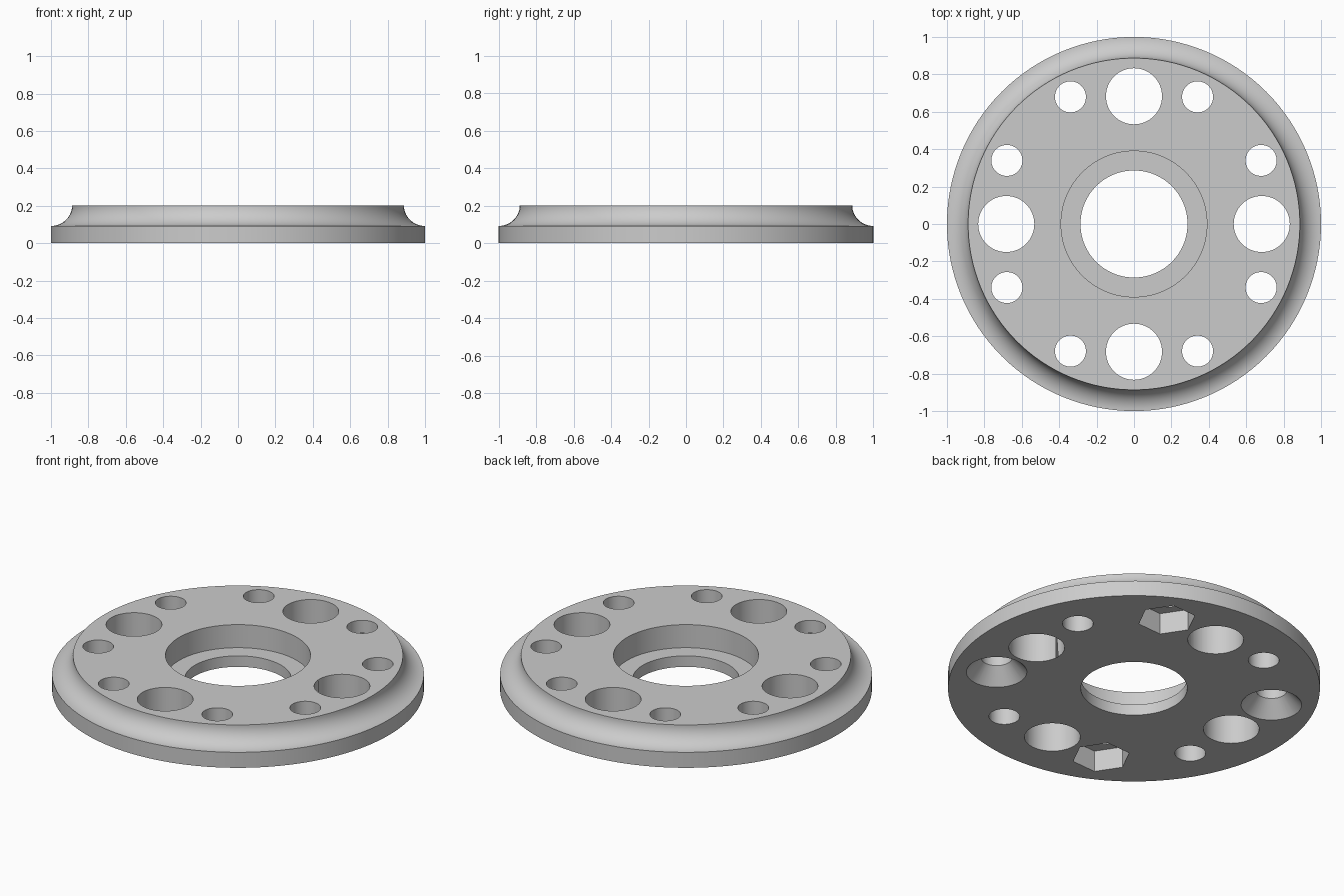
import bpy
import bmesh
from math import sin, cos, pi, radians, atan2

cube = bpy.data.objects.get("Cube")
if cube:
    bpy.data.objects.remove(cube, do_unlink=True)

HEIGHT = 0.202
RIM_HEIGHT = 0.092
COUNTERBORE_FLOOR = 0.065
HOLE_CIRCLE = 0.76
SMALL_RADIUS = 0.083


def revolve(name, profile, segments, centre=(0, 0), turn=0.0, closed=False):
    """Sweep (radius, height) points around z; open profiles get end caps."""
    bm = bmesh.new()
    rings = []
    for r, z in profile:
        ring = []
        for i in range(segments):
            a = turn + 2 * pi * i / segments
            ring.append(bm.verts.new((centre[0] + r * cos(a), centre[1] + r * sin(a), z)))
        rings.append(ring)
    pairs = list(zip(rings, rings[1:]))
    if closed:
        pairs.append((rings[-1], rings[0]))
    else:
        bm.faces.new(rings[0])
        bm.faces.new(rings[-1])
    for low, high in pairs:
        for i in range(segments):
            j = (i + 1) % segments
            bm.faces.new((low[i], low[j], high[j], high[i]))
    bmesh.ops.recalc_face_normals(bm, faces=bm.faces)
    mesh = bpy.data.meshes.new(name)
    bm.to_mesh(mesh)
    bm.free()
    obj = bpy.data.objects.new(name, mesh)
    bpy.context.collection.objects.link(obj)
    return obj


def cut(target, cutter):
    """Subtract the cutter for good, then discard it."""
    cutter.hide_render = True
    mod = target.modifiers.new("cut", 'BOOLEAN')
    mod.operation = 'DIFFERENCE'
    mod.solver = 'EXACT'
    mod.object = cutter
    bpy.ops.object.modifier_apply(modifier=mod.name)
    bpy.data.objects.remove(cutter, do_unlink=True)


# Flange body: straight rim, hollow cove, flat top, stepped central bore
cove = []
for i in range(15):
    a = pi / 2 * i / 14
    cove.append((1 - 0.113 * sin(a), HEIGHT - (HEIGHT - RIM_HEIGHT) * cos(a)))
profile = [(0.286, 0), (1, 0)] + cove + [
    (0.39, HEIGHT), (0.39, COUNTERBORE_FLOOR), (0.286, COUNTERBORE_FLOOR)]
flange = revolve("flange", profile, 128, closed=True)
bpy.context.view_layer.objects.active = flange
flange.select_set(True)

# Four large through holes
for k in range(4):
    a = k * pi / 2
    cut(flange, revolve("large_hole", [(0.15, -0.1), (0.15, 0.3)], 64,
                        (0.683 * cos(a), 0.683 * sin(a))))

# Eight small holes: one opposite pair countersunk, one with hexagonal pockets
offset = atan2(1, 2)
for k in range(4):
    for side in (-1, 1):
        a = k * pi / 2 + side * offset
        centre = (HOLE_CIRCLE * cos(a), HOLE_CIRCLE * sin(a))
        shape = [(SMALL_RADIUS, -0.1), (SMALL_RADIUS, 0.3)]
        if side == -1 and k in (0, 2):
            shape = [(0.163, -0.1), (0.163, 0), (SMALL_RADIUS, 0.088), (SMALL_RADIUS, 0.3)]
        cut(flange, revolve("small_hole", shape, 48, centre))
        if side == -1 and k in (1, 3):
            cut(flange, revolve("hex_pocket", [(0.157, -0.1), (0.157, 0.126)], 6,
                                centre, turn=a))

# One plain grey finish
grey = bpy.data.materials.new("grey_metal")
grey.use_nodes = True
colour = (0.6, 0.6, 0.6, 1)
grey.diffuse_color = colour
grey.node_tree.nodes["Principled BSDF"].inputs["Base Color"].default_value = colour
flange.data.materials.clear()
flange.data.materials.append(grey)
bpy.ops.object.shade_smooth_by_angle(angle=radians(30))
